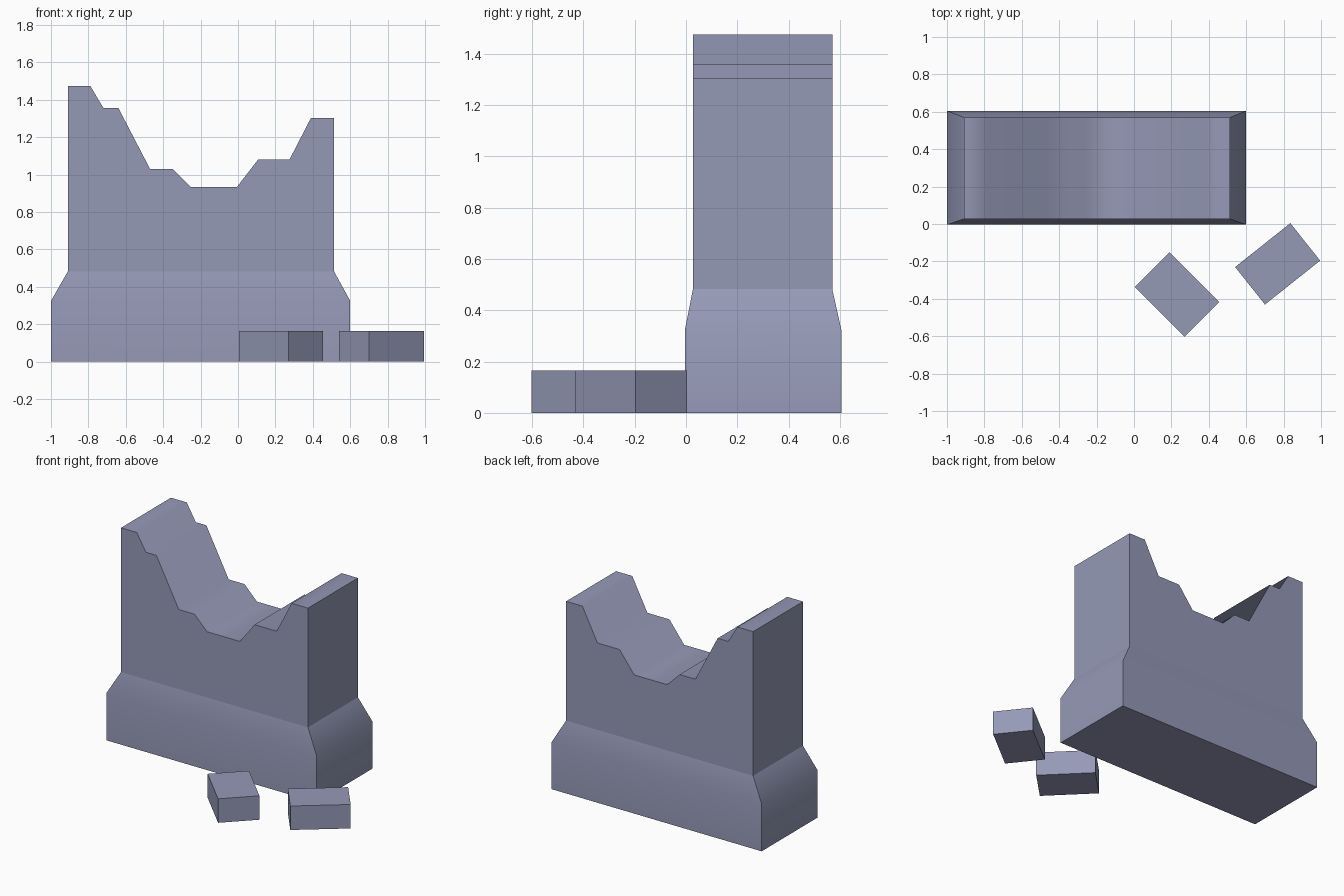
import bpy, bmesh, math

if "Cube" in bpy.data.objects:
    bpy.data.objects.remove(bpy.data.objects["Cube"])

stone = bpy.data.materials.new("blue grey stone")
stone.diffuse_color = (0.30, 0.32, 0.47, 1)
stone.use_nodes = True
stone.node_tree.nodes["Principled BSDF"].inputs["Base Color"].default_value = stone.diffuse_color


def finish(name, bm):
    bmesh.ops.recalc_face_normals(bm, faces=bm.faces[:])
    mesh = bpy.data.meshes.new(name)
    bm.to_mesh(mesh)
    bm.free()
    mesh.materials.append(stone)
    obj = bpy.data.objects.new(name, mesh)
    bpy.context.collection.objects.link(obj)
    return obj


# Broken wall: flared plinth with a stepped, crumbling top edge
X0, X1, Y0, Y1, Z_FLARE = -0.91, 0.514, 0.027, 0.57, 0.482
top = [(X0, 1.475), (-0.79, 1.475), (-0.72, 1.357), (-0.64, 1.357),
       (-0.47, 1.03), (-0.35, 1.03), (-0.255, 0.935), (-0.005, 0.935),
       (0.107, 1.08), (0.275, 1.08), (0.39, 1.303), (X1, 1.303)]
bm = bmesh.new()


def ring(x0, x1, y0, y1, z):
    return [bm.verts.new((x, y, z)) for x, y in ((x0, y0), (x1, y0), (x1, y1), (x0, y1))]


bottom = ring(-1, 0.6, -0.004, 0.605, 0)
shoulder = ring(-1, 0.6, -0.004, 0.605, 0.325)
flare = ring(X0, X1, Y0, Y1, Z_FLARE)
bm.faces.new(bottom)
for lo, hi in ((bottom, shoulder), (shoulder, flare)):
    for i in range(4):
        j = (i + 1) % 4
        bm.faces.new((lo[i], lo[j], hi[j], hi[i])).smooth = True

# Upper wall: front, back, ends and the stepped strip
front = [bm.verts.new((x, Y0, z)) for x, z in top]
back = [bm.verts.new((x, Y1, z)) for x, z in top]
bm.faces.new([flare[0], flare[1]] + front[::-1])
bm.faces.new([flare[3], flare[2]] + back[::-1])
bm.faces.new((flare[0], front[0], back[0], flare[3]))
bm.faces.new((flare[1], front[-1], back[-1], flare[2]))
strip = []
for i in range(len(top) - 1):
    f = bm.faces.new((front[i], front[i + 1], back[i + 1], back[i]))
    f.smooth = True
    strip.append(f)

# Soft only across the stepped strip and around the plinth shoulder
soft = set()
for a, b in zip(strip, strip[1:]):
    soft |= set(a.edges) & set(b.edges)
for e in bm.edges:
    on_shoulder = all(v in shoulder for v in e.verts)
    e.smooth = e in soft or on_shoulder
finish("broken_wall", bm)


# Fallen stone blocks
def block(name, x, y, length, width, height, angle):
    b = bmesh.new()
    bmesh.ops.create_cube(b, size=1)
    bmesh.ops.scale(b, vec=(length, width, height), verts=b.verts[:])
    obj = finish(name, b)
    obj.location = (x, y, height / 2)
    obj.rotation_euler.z = math.radians(angle)


block("fallen_block_near", 0.23, -0.377, 0.375, 0.262, 0.165, -45)
block("fallen_block_side", 0.768, -0.213, 0.377, 0.256, 0.165, 38.5)
